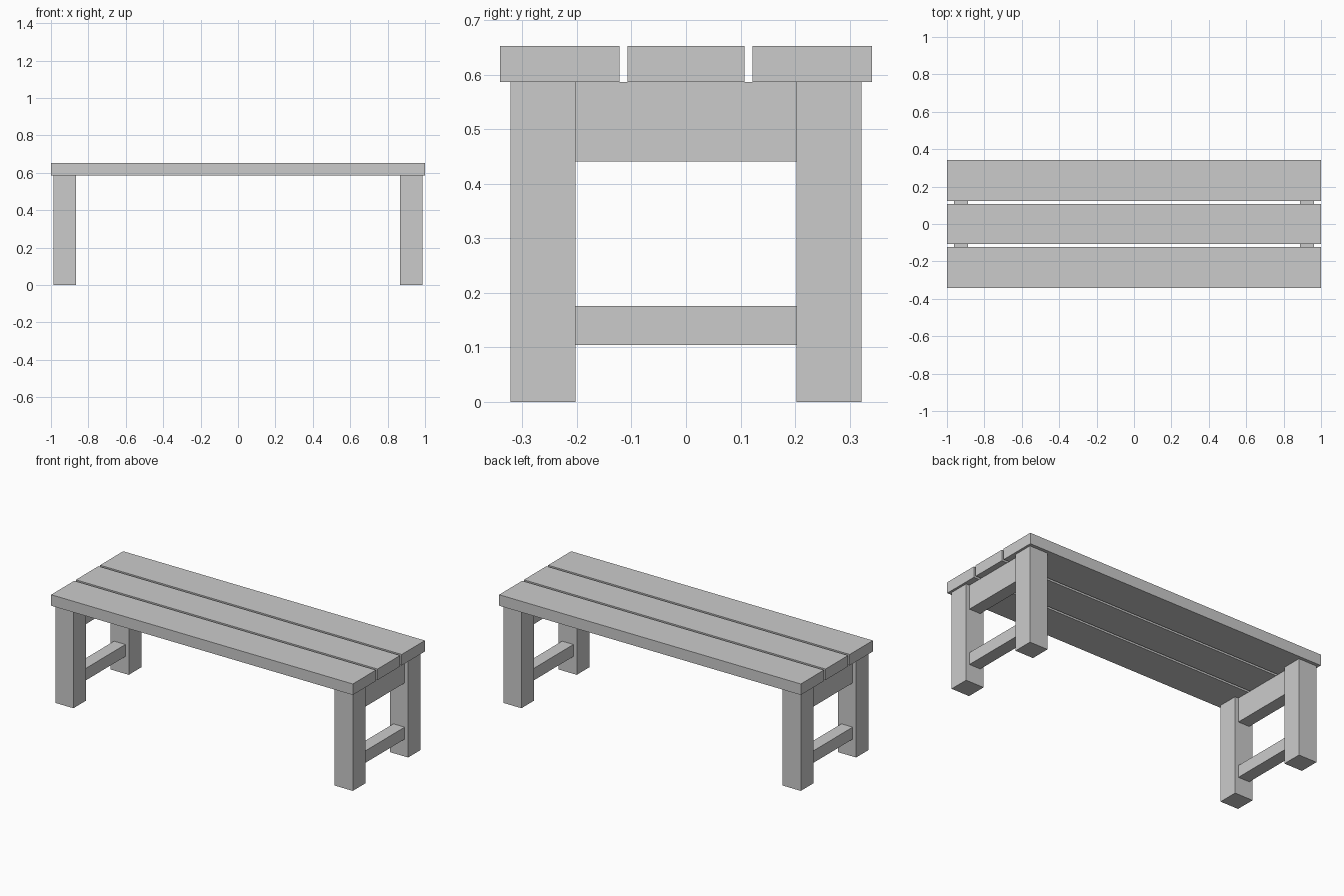
import bpy

if "Cube" in bpy.data.objects:
    bpy.data.objects.remove(bpy.data.objects["Cube"])


def box(name, x, y, z):
    """Add a box spanning the given (min, max) ranges."""
    bpy.ops.mesh.primitive_cube_add(
        size=1, location=[(a + b) / 2 for a, b in (x, y, z)])
    ob = bpy.context.object
    ob.name = name
    ob.scale = [b - a for a, b in (x, y, z)]
    bpy.ops.object.transform_apply(location=False, rotation=False, scale=True)
    return ob


def span(centre, width):
    return (centre - width / 2, centre + width / 2)


SEAT_BOTTOM, SEAT_TOP = 0.586, 0.652
LEG_X, LEG_Y = 0.926, 0.262

# Three seat planks with narrow gaps
for name, y in (("front_plank", (-0.341, -0.122)),
                ("middle_plank", (-0.107, 0.107)),
                ("back_plank", (0.122, 0.341))):
    box(name, (-1, 1), y, (SEAT_BOTTOM, SEAT_TOP))

for side, sx in (("left", -1), ("right", 1)):
    # Square legs
    for end, sy in (("front", -1), ("back", 1)):
        box(f"{end}_{side}_leg", span(sx * LEG_X, 0.12),
            span(sy * LEG_Y, 0.119), (0, SEAT_BOTTOM))
    # Rails joining the two legs at each end
    rail_x, rail_y = span(sx * LEG_X, 0.075), (-0.203, 0.203)
    box(f"{side}_top_rail", rail_x, rail_y, (0.441, SEAT_BOTTOM))
    box(f"{side}_stretcher", rail_x, rail_y, (0.104, 0.176))
